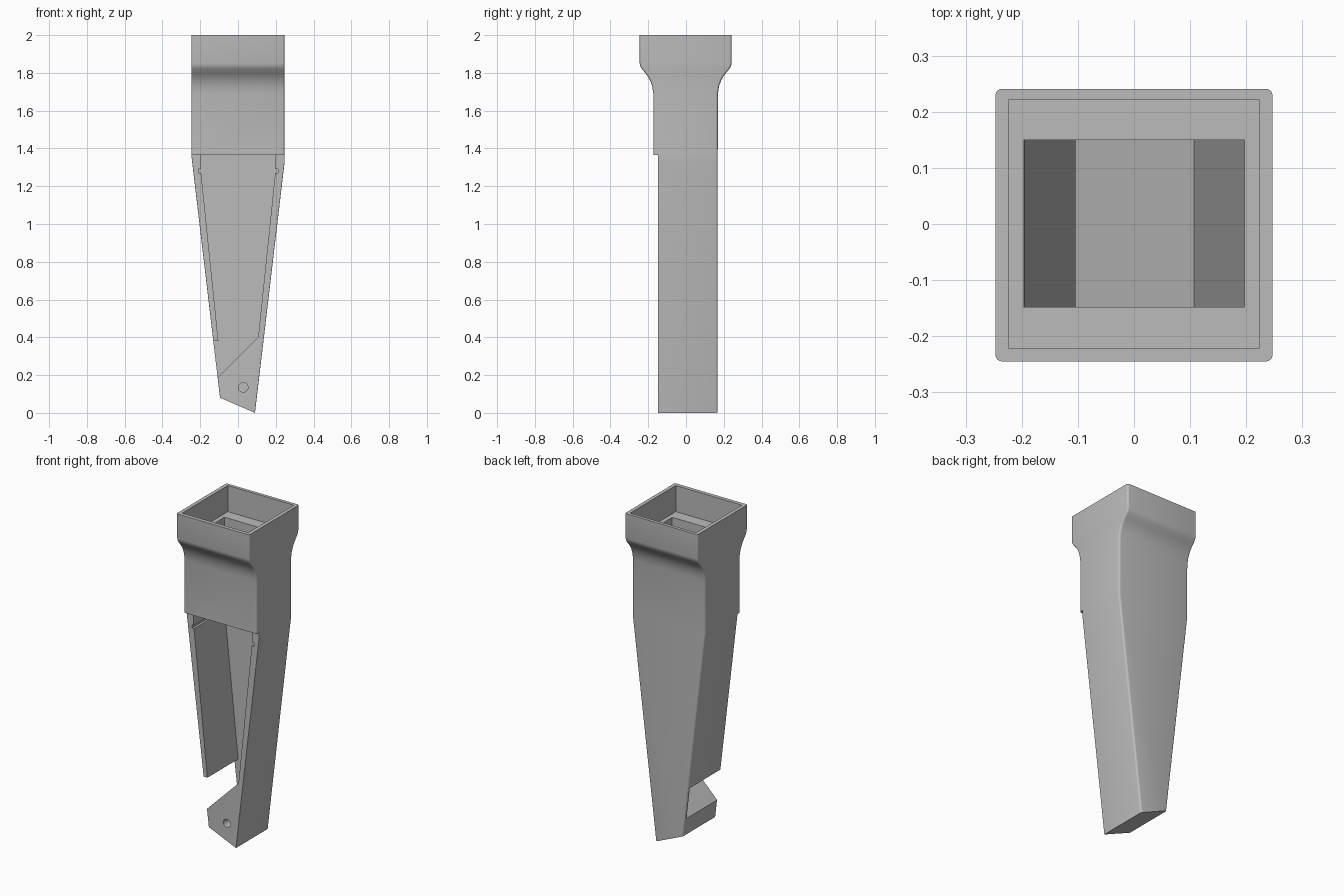
import bpy, bmesh
from math import cos, sin, pi
from mathutils import Vector

default = bpy.data.objects.get("Cube")
if default:
    bpy.data.objects.remove(default)

grey = bpy.data.materials.new("plain grey")
grey.use_nodes = True
grey.diffuse_color = (0.5, 0.5, 0.5, 1)
grey.node_tree.nodes["Principled BSDF"].inputs["Base Color"].default_value = (0.5, 0.5, 0.5, 1)


def finish(bm, name):
    bmesh.ops.recalc_face_normals(bm, faces=bm.faces)
    mesh = bpy.data.meshes.new(name)
    bm.to_mesh(mesh)
    bm.free()
    mesh.materials.append(grey)
    obj = bpy.data.objects.new(name, mesh)
    bpy.context.collection.objects.link(obj)
    return obj


def rounded_ring(bm, z, x0, x1, y0, y1, r_front, r_back, steps=4):
    """Rectangle with rounded corners at height z."""
    corners = [(x1, y1, r_back, -1, -1), (x0, y1, r_back, 1, -1),
               (x0, y0, r_front, 1, 1), (x1, y0, r_front, -1, 1)]
    ring = []
    for i, (x, y, r, sx, sy) in enumerate(corners):
        for k in range(steps + 1):
            a = (i + k / steps) * pi / 2
            ring.append(bm.verts.new((x + sx * r + r * cos(a), y + sy * r + r * sin(a), z)))
    return ring


def prism(name, outline, y0, y1):
    """Extrude an x-z outline along y."""
    bm = bmesh.new()
    face = bm.faces.new([bm.verts.new((x, y0, z)) for x, z in outline])
    moved = bmesh.ops.extrude_face_region(bm, geom=[face])["geom"]
    bmesh.ops.translate(bm, vec=(0, y1 - y0, 0),
                        verts=[v for v in moved if isinstance(v, bmesh.types.BMVert)])
    return finish(bm, name)


def box_outline(half_x, z0, z1):
    return [(-half_x, z0), (half_x, z0), (half_x, z1), (-half_x, z1)]


# Outer shell: flared collar, straight neck, tapering leg
R = 0.012
W = 0.247
flare = [(2.0, 0.243), (1.85, 0.243), (1.835, 0.24), (1.82, 0.231), (1.80, 0.214),
         (1.78, 0.199), (1.76, 0.188), (1.73, 0.177), (1.69, 0.171)]
bm = bmesh.new()
rings = [rounded_ring(bm, z, -W, W, -y - 0.002, y - 0.002, R, R) for z, y in flare]
rings.append(rounded_ring(bm, 1.365, -W, W, -0.173, 0.168, R, R))
rings.append(rounded_ring(bm, 1.365, -W, W, -0.148, 0.168, 0.002, R))
rings.append(rounded_ring(bm, 1.33, -0.243, W, -0.148, 0.168, 0.002, R))
rings.append(rounded_ring(bm, -0.1, -0.074, 0.078, -0.148, 0.168, 0.002, R))
for upper, lower in zip(rings, rings[1:]):
    n = len(upper)
    for i in range(n):
        j = (i + 1) % n
        bm.faces.new((upper[i], upper[j], lower[j], lower[i]))
bm.faces.new(rings[0])
bm.faces.new(rings[-1])

# Slanted foot
bmesh.ops.bisect_plane(bm, geom=bm.verts[:] + bm.edges[:] + bm.faces[:],
                       plane_co=Vector((0.09, 0, 0)), plane_no=Vector((-0.08, 0, -0.185)),
                       clear_outer=True)
bmesh.ops.holes_fill(bm, edges=[e for e in bm.edges if e.is_boundary])
shell = finish(bm, "tapered_housing")

# Collar recess, neck shaft, open front channel with side gap and ramp, pin hole
channel = [(-0.197, 1.365), (-0.197, 1.29), (-0.208, 1.29), (-0.208, 1.27), (-0.195, 1.27),
           (-0.104, 0.38), (-0.3, 0.38), (-0.3, -0.005), (0.107, 0.402),
           (0.197, 1.27), (0.212, 1.27), (0.212, 1.29), (0.197, 1.29), (0.197, 1.365)]
pin = [(0.028 + 0.025 * cos(k * pi / 12), 0.135 + 0.025 * sin(k * pi / 12)) for k in range(24)]
cutters = [
    prism("recess_cutter", box_outline(0.224, 1.84, 2.1), -0.221, 0.221),
    prism("channel_cutter", channel, -0.3, 0.15),
    prism("shaft_cutter", box_outline(0.197, 1.32, 1.9), -0.148, 0.15),
    prism("pin_cutter", pin, -0.3, -0.07),
]
bpy.context.view_layer.objects.active = shell
for cutter in cutters:
    cutter.hide_render = True
    mod = shell.modifiers.new(cutter.name, "BOOLEAN")
    mod.operation = "DIFFERENCE"
    mod.solver = "EXACT"
    mod.object = cutter
    bpy.ops.object.modifier_apply(modifier=mod.name)
    bpy.data.objects.remove(cutter)

bpy.ops.object.select_all(action="DESELECT")
shell.select_set(True)
bpy.ops.object.shade_smooth_by_angle(angle=0.52)
